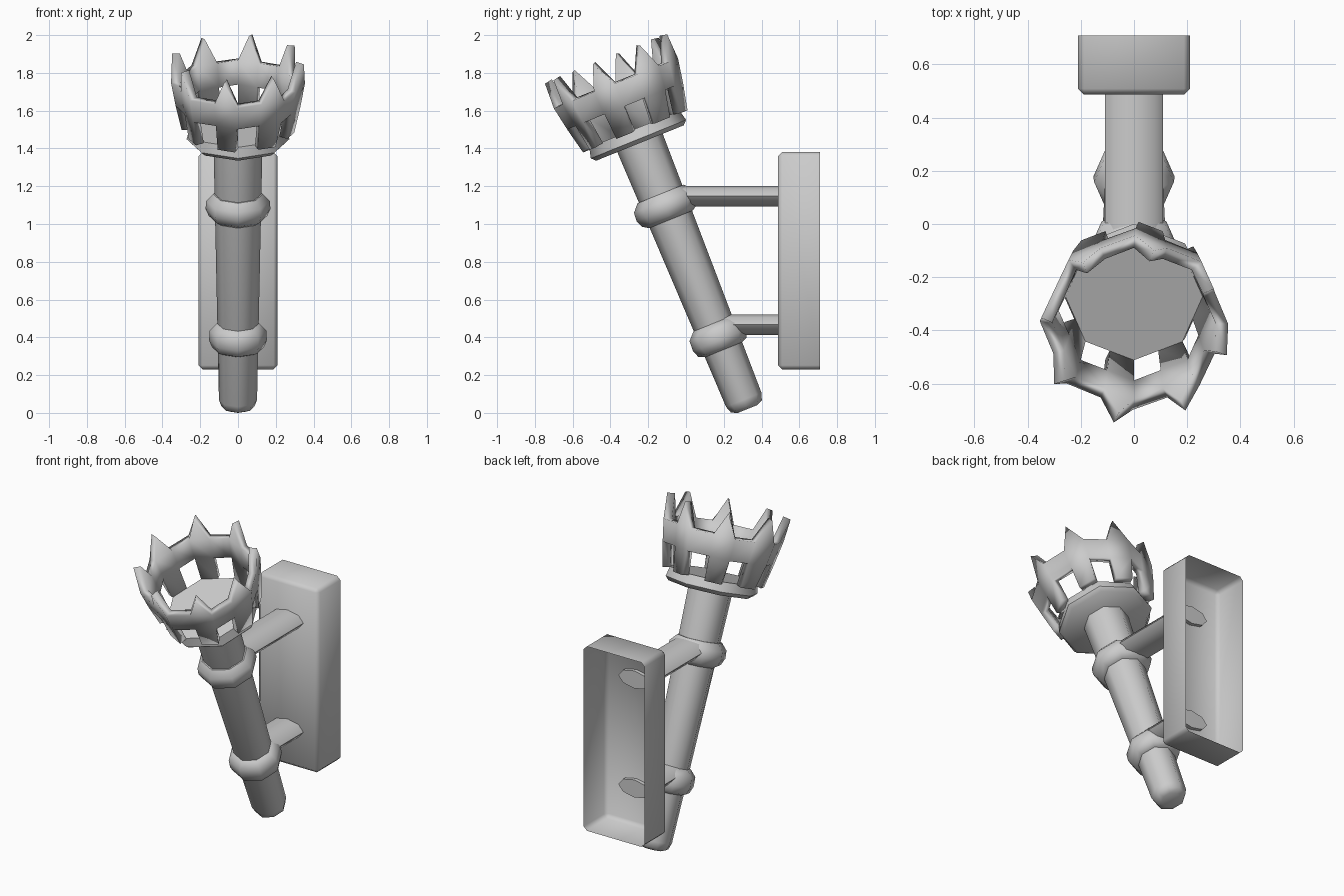
import bpy, bmesh
from math import sin, cos, pi, radians
from mathutils import Matrix

if "Cube" in bpy.data.objects:
    bpy.data.objects.remove(bpy.data.objects["Cube"])

# Tilted frame shared by every torch part (local z runs along the torch)
TILT = Matrix.Translation((0, 0.287, 0.116)) @ Matrix.Rotation(radians(22), 4, 'X')
N = 8


def finish(name, bm, matrix=Matrix(), angle=50):
    bmesh.ops.recalc_face_normals(bm, faces=bm.faces)
    me = bpy.data.meshes.new(name)
    bm.to_mesh(me)
    bm.free()
    me.transform(matrix)
    ob = bpy.data.objects.new(name, me)
    bpy.context.collection.objects.link(ob)
    bpy.ops.object.select_all(action='DESELECT')
    ob.select_set(True)
    bpy.context.view_layer.objects.active = ob
    bpy.ops.object.shade_smooth_by_angle(angle=radians(angle))
    return ob


def lathe(name, profile, matrix=TILT, cap=True):
    """Eight-sided turned part from (radius, height) pairs."""
    bm = bmesh.new()
    rings = [[bm.verts.new((r * sin(2 * pi * i / N), -r * cos(2 * pi * i / N), h))
              for i in range(N)] for r, h in profile]
    for a, b in zip(rings, rings[1:]):
        for i in range(N):
            j = (i + 1) % N
            bm.faces.new((a[i], a[j], b[j], b[i]))
    if cap:
        bm.faces.new(rings[0])
        bm.faces.new(rings[-1])
    return finish(name, bm, matrix)


# Shaft, two collars and the solid cup base
lathe("torch_shaft", [(0.055, -0.103), (0.088, -0.088), (0.101, -0.05), (0.13, 1.43)])
lathe("lower_collar", [(0.105, 0.235), (0.138, 0.25), (0.153, 0.29), (0.15, 0.345), (0.112, 0.385)])
lathe("upper_collar", [(0.125, 0.98), (0.155, 1.0), (0.172, 1.04), (0.168, 1.085), (0.132, 1.125)])
lathe("cup_base", [(0.25, 1.416), (0.272, 1.438), (0.258, 1.495)])

# Crown wall: octagonal flare, each side half window, half spike
bm = bmesh.new()


def wall_point(t, h):
    """Point on the octagon outline, t counted in sides, at height h."""
    r = 0.258 + 0.182 * (h - 1.495)
    k, f = int(t) % N, t % 1
    a, b = 2 * pi * k / N, 2 * pi * (k + 1) / N
    x = r * ((1 - f) * sin(a) + f * sin(b))
    y = -r * ((1 - f) * cos(a) + f * cos(b))
    return bm.verts.new((x, y, h))


LOW, MID, TOP, TIP = 1.49, 1.635, 1.765, 1.903
rows = [[wall_point(c / 2, h) for c in range(2 * N)] for h in (LOW, MID, TOP)]
for c in range(2 * N):
    d = (c + 1) % (2 * N)
    bm.faces.new((rows[1][c], rows[1][d], rows[2][d], rows[2][c]))
    if c % 2:
        bm.faces.new((rows[0][c], rows[0][d], rows[1][d], rows[1][c]))
        bm.faces.new((rows[2][c], rows[2][d], wall_point(c / 2 + 0.25, TIP)))
crown = finish("spiked_crown", bm, TILT)
mod = crown.modifiers.new("wall_thickness", 'SOLIDIFY')
mod.thickness = 0.045
mod.offset = -1
mod.use_even_offset = True

# Flattened arms joining the collars to the wall plate
for name, z, y0 in (("upper_arm", 1.147, -0.08), ("lower_arm", 0.467, 0.2)):
    place = Matrix.Translation((0, 0, z)) @ Matrix.Diagonal((1, 1, 0.5, 1)) @ Matrix.Rotation(-pi / 2, 4, 'X')
    lathe(name, [(0.11, y0), (0.11, 0.51)], place)

# Hollow wall plate, open at the back
bm = bmesh.new()
bmesh.ops.create_cube(bm, size=1)
bmesh.ops.delete(bm, geom=[f for f in bm.faces if f.calc_center_median().y > 0.4], context='FACES_ONLY')
bmesh.ops.transform(bm, verts=bm.verts,
                    matrix=Matrix.Translation((0, 0.598, 0.805)) @ Matrix.Diagonal((0.42, 0.222, 1.15, 1)))
bmesh.ops.bevel(bm, geom=[e for e in bm.edges if not e.is_boundary], offset=0.022,
                segments=1, affect='EDGES')
finish("wall_plate", bm)
